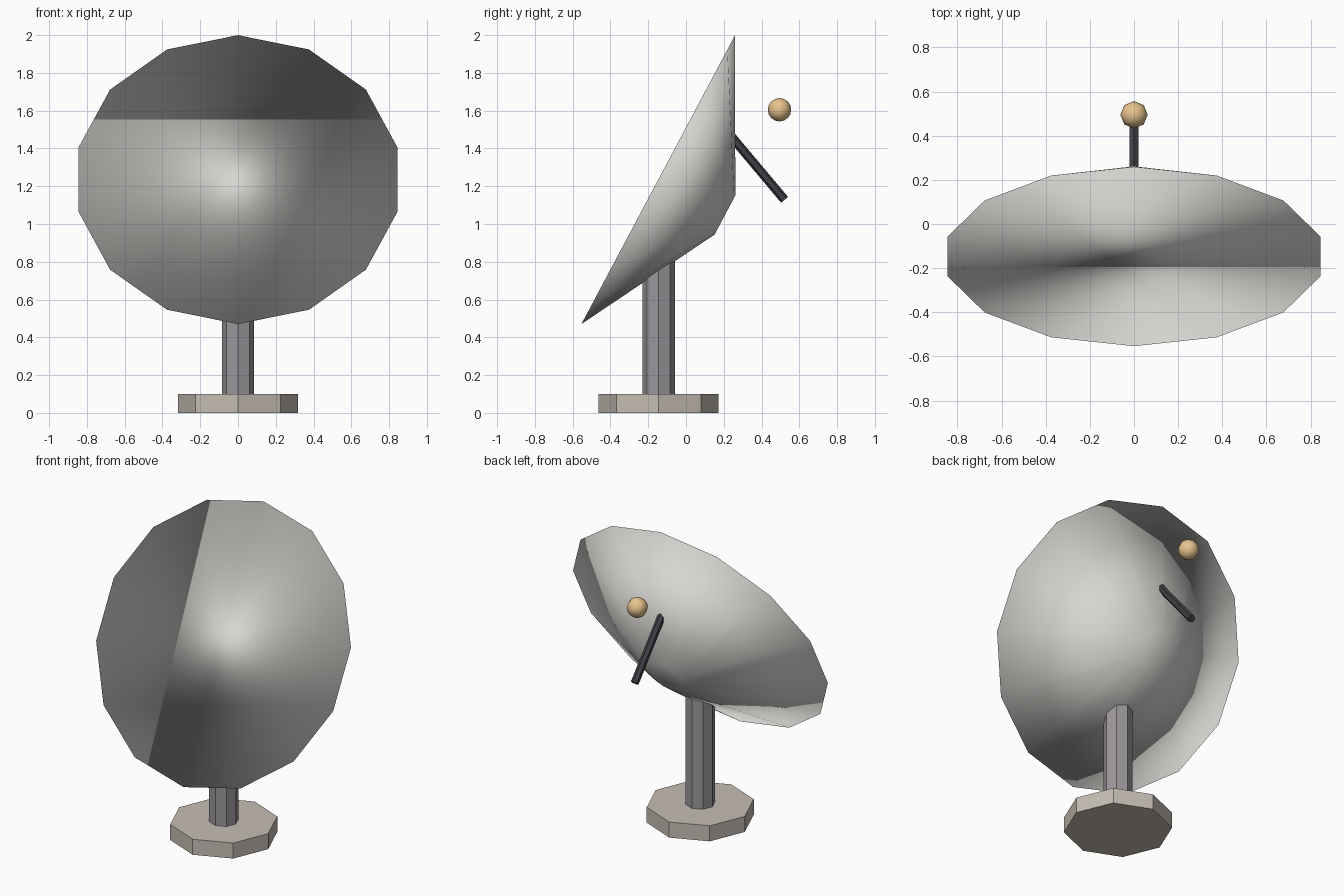
import bpy, math
from mathutils import Vector

if "Cube" in bpy.data.objects:
    bpy.data.objects.remove(bpy.data.objects["Cube"])


def material(name, rgb):
    m = bpy.data.materials.new(name)
    m.diffuse_color = (*rgb, 1.0)
    m.use_nodes = True
    m.node_tree.nodes["Principled BSDF"].inputs["Base Color"].default_value = m.diffuse_color
    return m


def finish(name, mat, smooth):
    ob = bpy.context.object
    ob.name = ob.data.name = name
    ob.data.materials.append(mat)
    if smooth:
        bpy.ops.object.shade_smooth()
    return ob


def frustum(name, a, b, r1, r2, sides, mat, smooth=False):
    """Tapered prism from point a to point b, both in the x = 0 plane."""
    a, b = Vector(a), Vector(b)
    d = b - a
    bpy.ops.mesh.primitive_cone_add(
        vertices=sides, radius1=r1, radius2=r2, depth=d.length,
        location=(a + b) / 2, rotation=(math.atan2(-d.y, d.z), 0, 0))
    return finish(name, mat, smooth)


stone = material("base_beige", (0.56, 0.51, 0.45))
steel = material("post_grey", (0.33, 0.31, 0.33))
pale = material("dish_pale", (0.68, 0.67, 0.64))
dark = material("arm_dark", (0.05, 0.05, 0.06))
amber = material("feed_amber", (0.80, 0.55, 0.27))

Y = -0.145  # post axis

# Base and post
frustum("base", (0, Y, 0), (0, Y, 0.10), 0.317, 0.317, 8, stone)
frustum("post", (0, Y, 0.10), (0, Y, 0.90), 0.086, 0.086, 8, steel)

# Tilted dish: closed frustum with a wide rim and a small back face
rim = Vector((0, -0.147, 1.235))
axis = Vector((0, math.sin(math.radians(62)), -math.cos(math.radians(62))))
frustum("dish", rim, rim + axis * 0.40, 0.866, 0.117, 14, pale, smooth=True)

# Feed arm and feed ball behind the dish
frustum("feed_arm", (0, 0.18, 1.535), (0, 0.522, 1.128), 0.024, 0.024, 6, dark)
bpy.ops.mesh.primitive_uv_sphere_add(segments=8, ring_count=8, radius=0.062,
                                     location=(0, 0.495, 1.605))
finish("feed_ball", amber, True)
